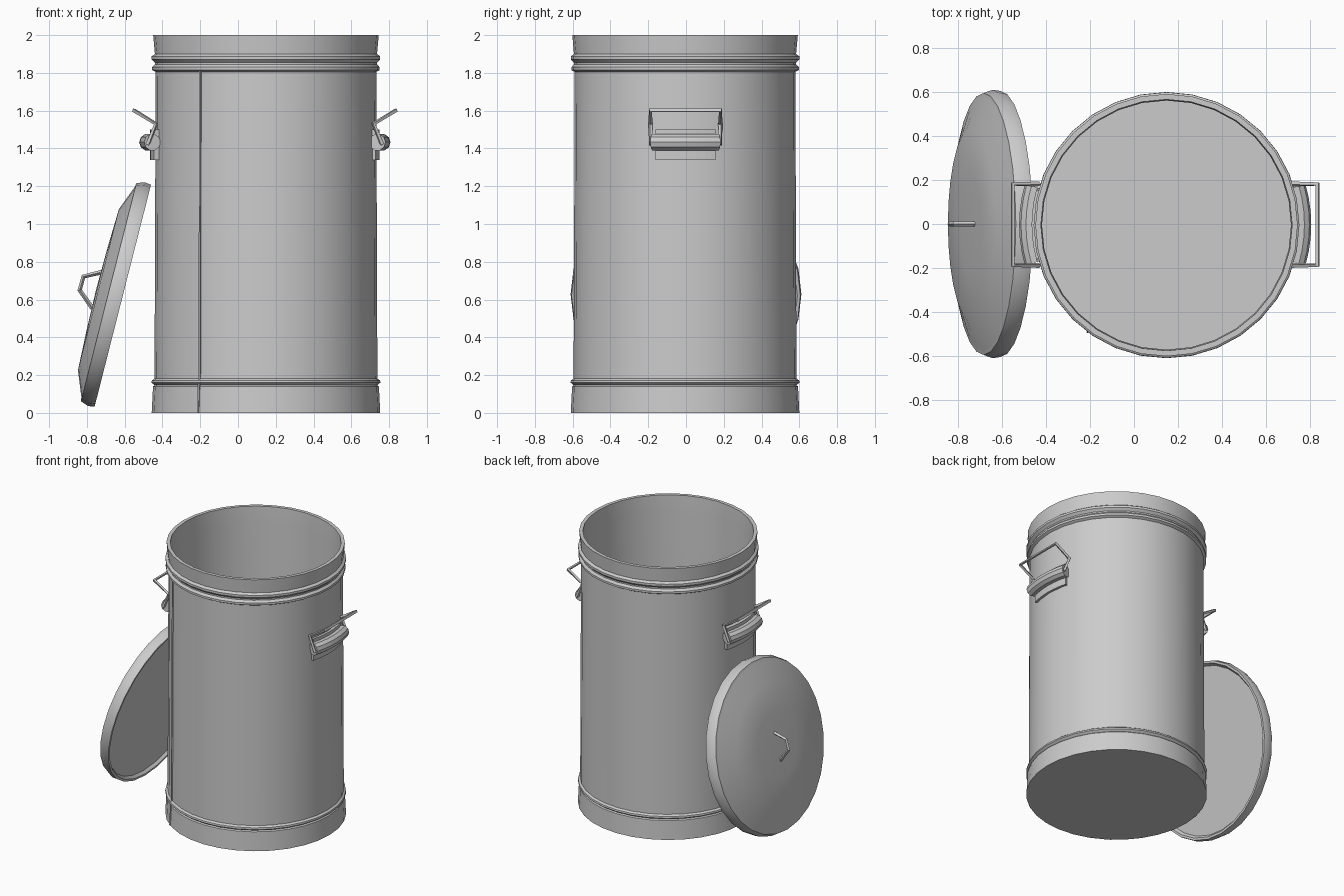
import bpy, bmesh, math
from mathutils import Vector, Matrix

if "Cube" in bpy.data.objects:
    bpy.data.objects.remove(bpy.data.objects["Cube"])

CX, CY = 0.148, -0.005


def revolve(name, profile, n=32, a0=0.0, a1=math.tau, origin=(CX, CY, 0), matrix=None):
    """Sweep a (radius, z) profile round z. Full turn: open profile ending on the axis.
    Partial turn: closed profile with capped ends."""
    full = abs(a1 - a0 - math.tau) < 1e-6
    bm = bmesh.new()
    rings = []
    axis = {}
    for i in range(n if full else n + 1):
        a = a0 + (a1 - a0) * i / n
        ring = []
        for k, (r, z) in enumerate(profile):
            if r == 0:
                if k not in axis:
                    axis[k] = bm.verts.new((0, 0, z))
                ring.append(axis[k])
            else:
                ring.append(bm.verts.new((r * math.cos(a), r * math.sin(a), z)))
        rings.append(ring)
    m = len(profile)
    for i in range(n):
        A, B = rings[i], rings[(i + 1) % len(rings)]
        for k in range(m - 1 if full else m):
            j = (k + 1) % m
            quad = list(dict.fromkeys((A[k], B[k], B[j], A[j])))
            bm.faces.new(quad)
    if not full:
        bm.faces.new(rings[0])
        bm.faces.new(rings[-1])
    bmesh.ops.recalc_face_normals(bm, faces=bm.faces)
    me = bpy.data.meshes.new(name)
    bm.to_mesh(me)
    bm.free()
    ob = bpy.data.objects.new(name, me)
    bpy.context.collection.objects.link(ob)
    ob.matrix_world = matrix if matrix else Matrix.Translation(origin)
    return ob


def rod(name, points, radius, cyclic=False):
    """Square-section bent bar through the points."""
    cu = bpy.data.curves.new(name, 'CURVE')
    cu.dimensions = '3D'
    cu.bevel_depth = radius
    cu.bevel_resolution = 0
    cu.use_fill_caps = True
    sp = cu.splines.new('POLY')
    sp.points.add(len(points) - 1)
    for p, co in zip(sp.points, points):
        p.co = (*co, 1)
    sp.use_cyclic_u = cyclic
    sp.use_smooth = False
    ob = bpy.data.objects.new(name, cu)
    bpy.context.collection.objects.link(ob)
    return ob


smooth = []

# Hollow can: base band, beads, tapered wall, flared rim, inner wall and floor
can = [(0, 0), (0.605, 0), (0.598, 0.14), (0.59, 0.147), (0.606, 0.16), (0.604, 0.172),
       (0.59, 0.182), (0.584, 1.805), (0.602, 1.815), (0.602, 1.83), (0.588, 1.845),
       (0.588, 1.855), (0.605, 1.872), (0.605, 1.888), (0.588, 1.9), (0.597, 2.0),
       (0.572, 2.0), (0.567, 1.88), (0.57, 0.02), (0, 0.02)]
smooth.append(revolve("can_body", can))

# Vertical weld seam
a = math.radians(233.6)
seam = [(0.58, 0.0), (0.609, 0.0), (0.603, 0.14), (0.596, 0.18), (0.59, 1.81), (0.575, 1.81)]
revolve("can_seam", seam, 1, a - 0.008, a + 0.008)

# Leaning lid: open side faces the can, dome faces outwards
lid = [(0, 0.02), (0.575, 0.02), (0.59, 0.0), (0.606, 0.0), (0.611, 0.035), (0.596, 0.077),
       (0.575, 0.08), (0.44, 0.133), (0.22, 0.141), (0, 0.145)]
mat = Matrix.Translation((-0.61, 0, 0.62)) @ Matrix.Rotation(-1.322, 4, 'Y')
smooth.append(revolve("lid", lid, 28, matrix=mat))

# Lid grip
rod("lid_grip", [(-0.70, 0, 0.752), (-0.735, 0, 0.742), (-0.818, 0, 0.722),
                 (-0.838, 0, 0.65), (-0.775, 0, 0.56), (-0.75, 0, 0.54)], 0.012)

# Side handles: backing plate, rolled hinge cover and bent bail, on both sides
roll = [(0.616 + 0.045 * math.cos(t), 1.433 + 0.045 * math.sin(t))
        for t in (math.tau * k / 10 for k in range(10))]
plate = [(0.575, 1.34), (0.604, 1.34), (0.604, 1.5), (0.575, 1.5)]
for side, s, mid in (("right", 1, 0.0), ("left", -1, math.pi)):
    org = (0.146 if s > 0 else 0.138, -0.003, 0)
    revolve(f"{side}_handle_plate", plate, 6, mid - 0.265, mid + 0.265, org)
    smooth.append(revolve(f"{side}_handle_hinge", roll, 6, mid - 0.285, mid + 0.285, org))
    bail = [(0.615, -0.185, 1.425), (0.572, -0.185, 1.53), (0.69, -0.185, 1.602),
            (0.69, 0.185, 1.602), (0.572, 0.185, 1.53), (0.615, 0.185, 1.425)]
    rod(f"{side}_handle_bail", [(org[0] + s * x, org[1] + y, z) for x, y, z in bail],
        0.012, True)

# Smooth round parts, keep creases crisp
bpy.ops.object.select_all(action='DESELECT')
for ob in smooth:
    ob.select_set(True)
bpy.context.view_layer.objects.active = smooth[0]
bpy.ops.object.shade_smooth_by_angle(angle=math.radians(35))
